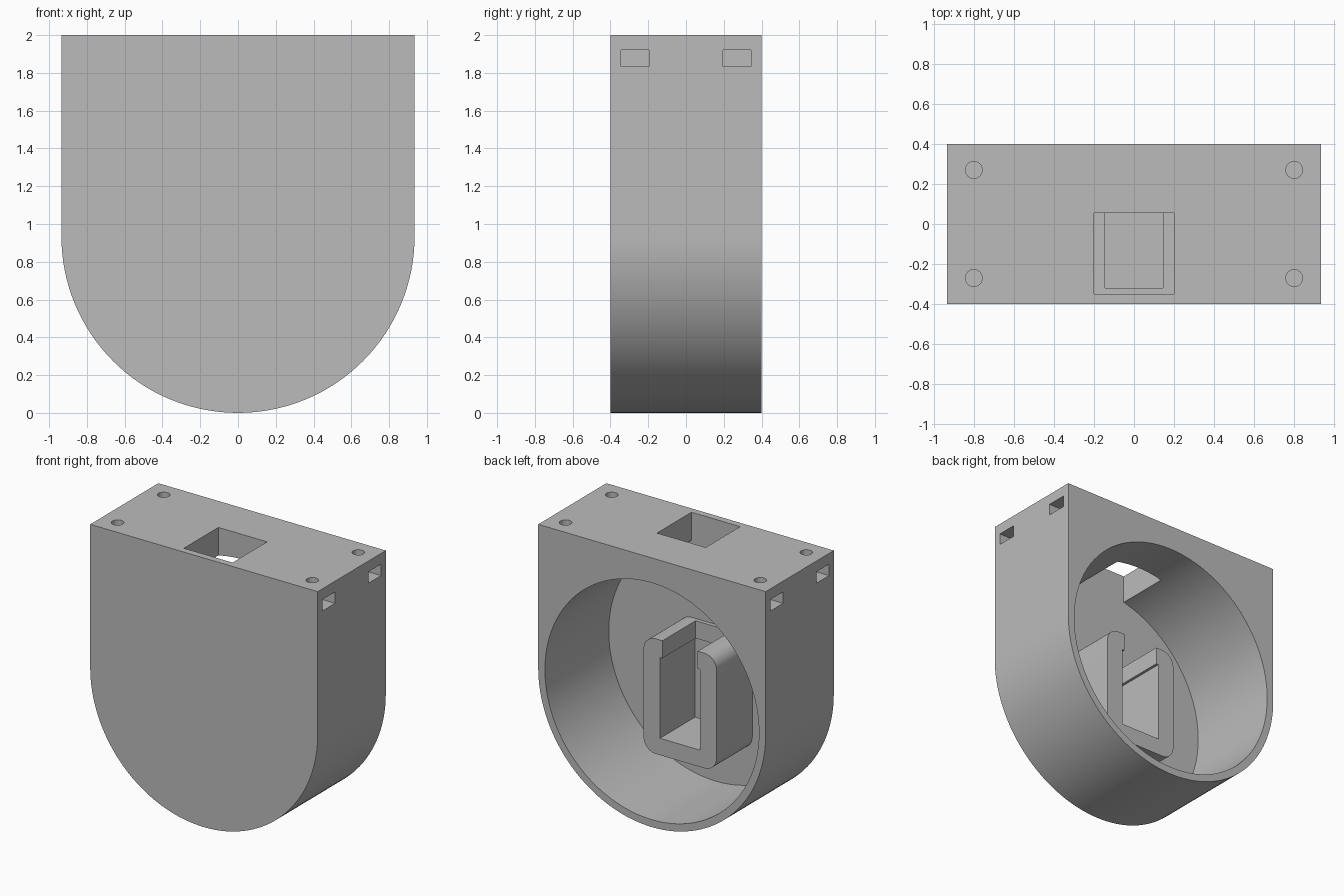
import bpy, bmesh, math
from mathutils import Vector

if "Cube" in bpy.data.objects:
    bpy.data.objects.remove(bpy.data.objects["Cube"], do_unlink=True)

grey = bpy.data.materials.new("mid_grey")
grey.use_nodes = True
COLOR = (0.5, 0.5, 0.5, 1)
grey.diffuse_color = COLOR
grey.node_tree.nodes["Principled BSDF"].inputs["Base Color"].default_value = COLOR


def arc(cx, cz, r, start, end, n):
    """Points along an arc, angles in degrees."""
    angles = [math.radians(start + (end - start) * i / n) for i in range(n + 1)]
    return [(cx + r * math.cos(a), cz + r * math.sin(a)) for a in angles]


def prism(name, outline, low, high, axis="y"):
    """Extrude an outline (x,z along y, or x,y along z) into a solid."""
    bm = bmesh.new()
    place = (lambda a, b: (a, low, b)) if axis == "y" else (lambda a, b: (a, b, low))
    face = bm.faces.new([bm.verts.new(place(a, b)) for a, b in outline])
    move = Vector((0, high - low, 0) if axis == "y" else (0, 0, high - low))
    new = bmesh.ops.extrude_face_region(bm, geom=[face])["geom"]
    bmesh.ops.translate(bm, vec=move, verts=[v for v in new if isinstance(v, bmesh.types.BMVert)])
    bmesh.ops.recalc_face_normals(bm, faces=bm.faces)
    mesh = bpy.data.meshes.new(name)
    bm.to_mesh(mesh)
    bm.free()
    mesh.materials.append(grey)
    obj = bpy.data.objects.new(name, mesh)
    bpy.context.collection.objects.link(obj)
    return obj


def block(name, x0, x1, y0, y1, z0, z1):
    return prism(name, [(x0, z0), (x1, z0), (x1, z1), (x0, z1)], y0, y1)


def cut(target, cutters):
    """Subtract each cutter, then discard it."""
    bpy.context.view_layer.objects.active = target
    for cutter in cutters:
        mod = target.modifiers.new("cut", "BOOLEAN")
        mod.operation, mod.solver, mod.object = "DIFFERENCE", "EXACT", cutter
        bpy.ops.object.modifier_apply(modifier=mod.name)
        bpy.data.objects.remove(cutter, do_unlink=True)


# Housing: square top, half-round bottom
R, DEPTH, TOP = 0.935, 0.4, 2.0
housing = prism("housing", [(R, TOP), (-R, TOP)] + arc(0, R, R, 180, 360, 64), -DEPTH, DEPTH)

# Round cavity open at the back, and the cable opening in the top
cutters = [
    prism("cavity", arc(0, R, 0.88, 0, 360, 96)[:-1], -0.35, 0.5),
    block("cable_opening", -0.2, 0.2, -0.35, 0.055, 1.4, 2.1),
]

# Screw holes with nut slots from the sides
for sx in (-1, 1):
    for y in (-0.27, 0.27):
        cutters.append(prism("screw_hole", arc(sx * 0.8, y, 0.042, 0, 360, 32)[:-1], 1.7, 2.1, "z"))
        x0, x1 = sorted((sx * 0.725, sx * 1.0))
        cutters.append(block("nut_slot", x0, x1, y - 0.075, y + 0.075, 1.835, 1.92))
cut(housing, cutters)

# Rounded holder standing on the cavity floor
W, LOW, HIGH, C = 0.3, 0.365, 1.22, 0.1
outline = []
for cx, cz, start in ((W - C, HIGH - C, 0), (C - W, HIGH - C, 90),
                      (C - W, LOW + C, 180), (W - C, LOW + C, 270)):
    outline += arc(cx, cz, C, start, start + 90, 10)
holder = prism("holder", outline, -0.36, 0.07)

# Pocket with a narrower neck at the top
cut(holder, [
    block("pocket", -0.165, 0.165, -0.342, 0.2, 0.49, 1.09),
    block("neck", -0.145, 0.145, -0.32, 0.2, 1.0, 1.3),
])

# Smooth curved walls, sharp corners
for obj in (housing, holder):
    bpy.ops.object.select_all(action="DESELECT")
    obj.select_set(True)
    bpy.context.view_layer.objects.active = obj
    bpy.ops.object.shade_smooth_by_angle(angle=math.radians(30))
